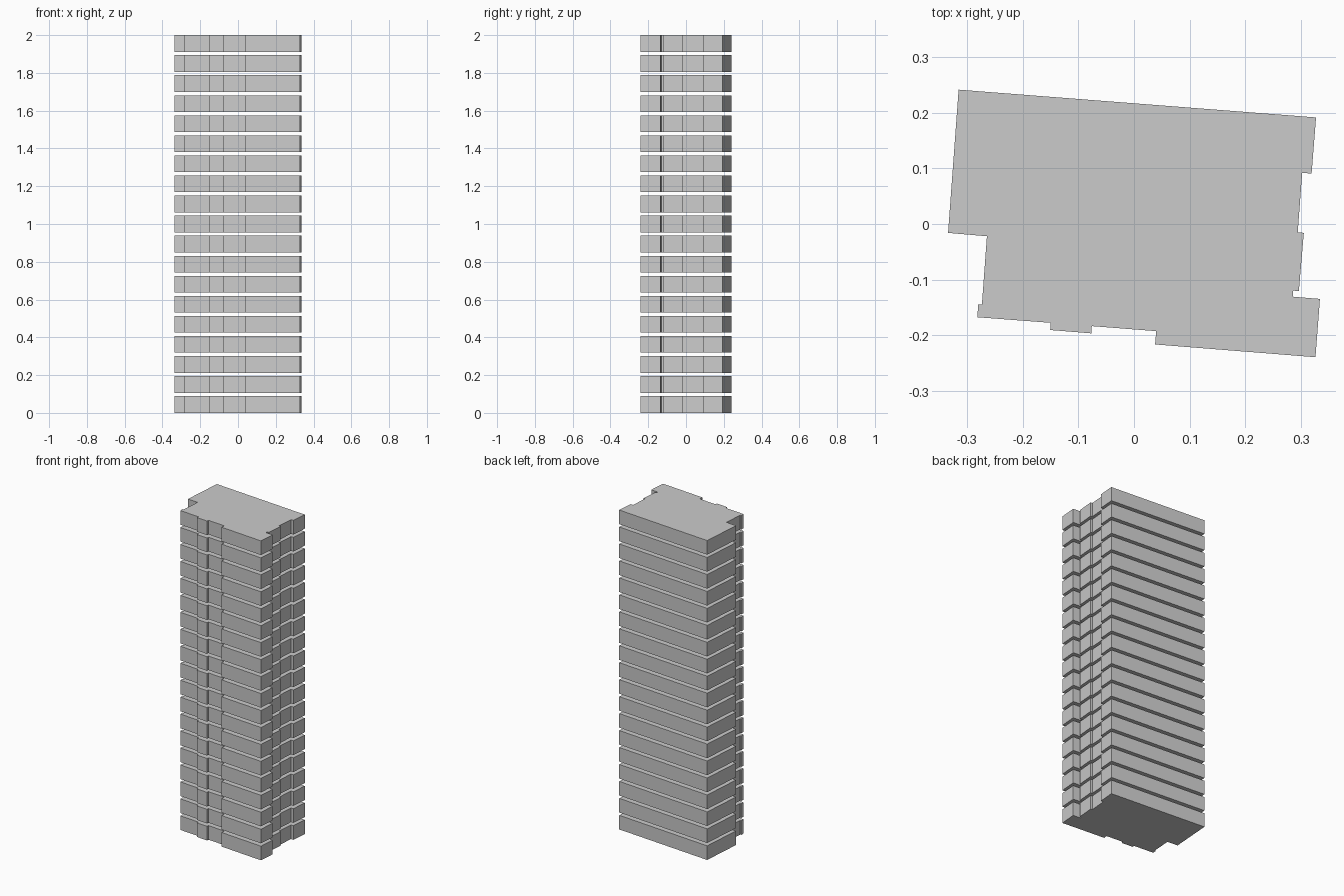
import bpy, bmesh

if "Cube" in bpy.data.objects:
    bpy.data.objects.remove(bpy.data.objects["Cube"])

FLOORS = 19
HEIGHT = 0.0885
PITCH = (2.0 - HEIGHT) / (FLOORS - 1)

# Floor outline seen from above, clockwise from the back left corner
OUTLINE = [
    (-0.316, 0.242), (0.328, 0.192), (0.320, 0.091), (0.303, 0.092),
    (0.295, -0.015), (0.306, -0.016), (0.297, -0.121), (0.287, -0.120),
    (0.286, -0.131), (0.335, -0.135), (0.327, -0.240), (0.038, -0.217),
    (0.040, -0.193), (-0.076, -0.184), (-0.077, -0.197), (-0.151, -0.191),
    (-0.150, -0.178), (-0.282, -0.168), (-0.281, -0.145), (-0.274, -0.145),
    (-0.265, -0.022), (-0.335, -0.016),
]

# One storey: the outline extruded upwards
bm = bmesh.new()
base = bm.faces.new([bm.verts.new((x, y, 0)) for x, y in OUTLINE])
top = bmesh.ops.extrude_face_region(bm, geom=[base], use_keep_orig=True)
bmesh.ops.translate(bm, vec=(0, 0, HEIGHT),
                    verts=[g for g in top["geom"] if isinstance(g, bmesh.types.BMVert)])
bmesh.ops.recalc_face_normals(bm, faces=bm.faces)
mesh = bpy.data.meshes.new("storey")
bm.to_mesh(mesh)
bm.free()

# Stack of separate storeys with open gaps between them
for i in range(FLOORS):
    storey = bpy.data.objects.new(f"storey_{i + 1:02d}", mesh)
    storey.location.z = i * PITCH
    bpy.context.collection.objects.link(storey)
